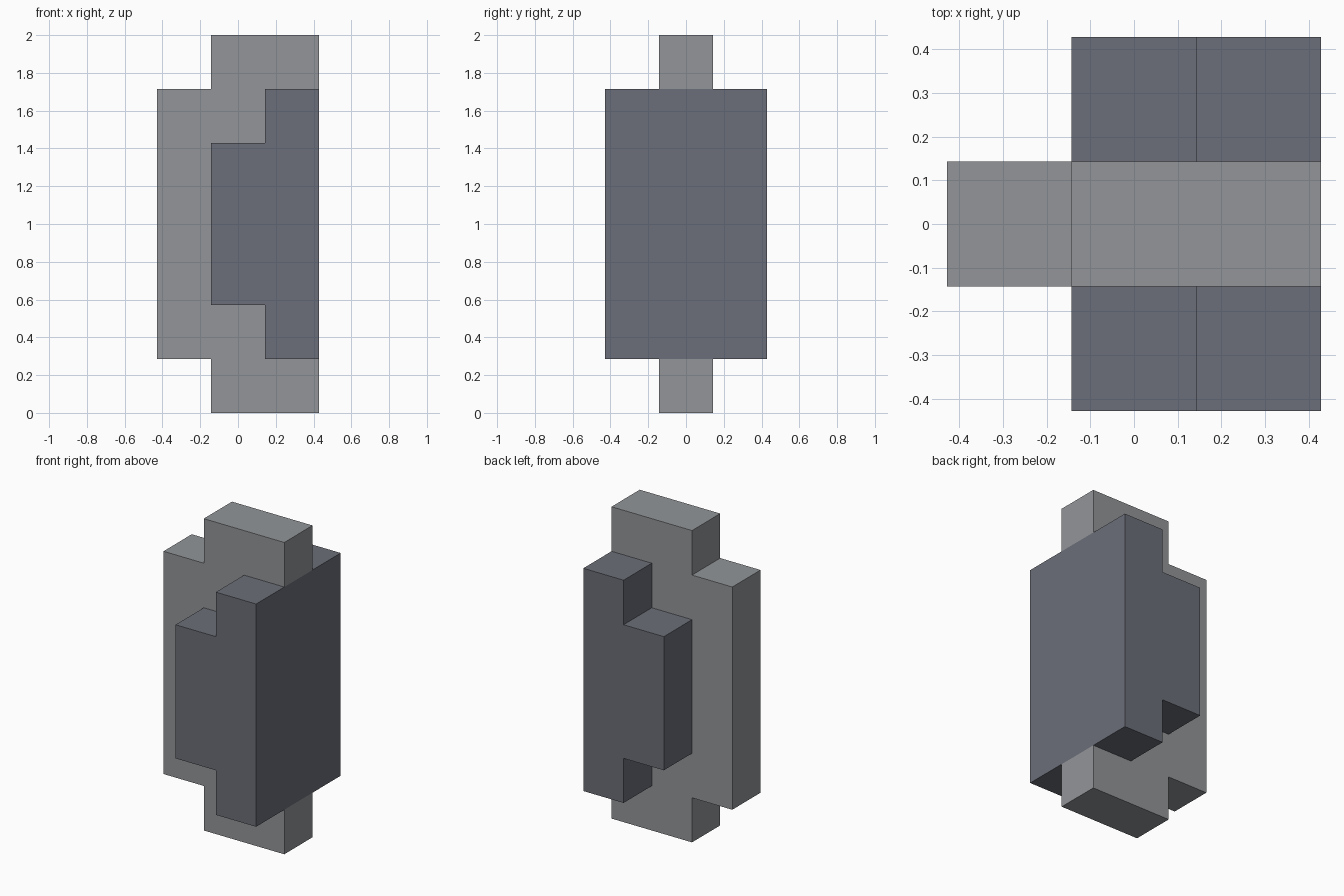
import bpy
import bmesh

cube = bpy.data.objects.get("Cube")
if cube:
    bpy.data.objects.remove(cube, do_unlink=True)

U = 2 / 7  # one block of the seven-block height


def srgb(c):
    c /= 255
    return c / 12.92 if c <= 0.04045 else ((c + 0.055) / 1.055) ** 2.4


def material(name, rgb):
    mat = bpy.data.materials.new(name)
    mat.use_nodes = True
    colour = [srgb(c) for c in rgb] + [1]
    mat.diffuse_color = colour
    bsdf = mat.node_tree.nodes["Principled BSDF"]
    bsdf.inputs["Base Color"].default_value = colour
    bsdf.inputs["Roughness"].default_value = 0.8
    return mat


def slab(name, upper, half_depth, mat):
    """Mirror an upper x-z outline about mid height and extrude it along y."""
    outline = upper + [(x, -z) for x, z in reversed(upper)]
    bm = bmesh.new()
    verts = [bm.verts.new((x * U, -half_depth * U, 1 + z * U)) for x, z in outline]
    face = bm.faces.new(verts)
    extruded = bmesh.ops.extrude_face_region(bm, geom=[face])
    moved = [v for v in extruded["geom"] if isinstance(v, bmesh.types.BMVert)]
    bmesh.ops.translate(bm, verts=moved, vec=(0, 2 * half_depth * U, 0))
    bmesh.ops.recalc_face_normals(bm, faces=bm.faces)
    mesh = bpy.data.meshes.new(name)
    bm.to_mesh(mesh)
    bm.free()
    mesh.materials.append(mat)
    obj = bpy.data.objects.new(name, mesh)
    bpy.context.collection.objects.link(obj)
    return obj


light = material("light grey", (146, 149, 152))
dark = material("dark grey", (107, 110, 120))

# Thin central plate, notched on the +x side where the body sits
slab("central_plate",
     [(-1.5, 2.5), (-0.5, 2.5), (-0.5, 3.5), (1.5, 3.5), (1.5, 2.5), (0.5, 2.5)],
     0.5, light)

# Wide stepped body running through the plate
slab("stepped_body",
     [(-0.5, 1.5), (0.5, 1.5), (0.5, 2.5), (1.5, 2.5)],
     1.5, dark)
